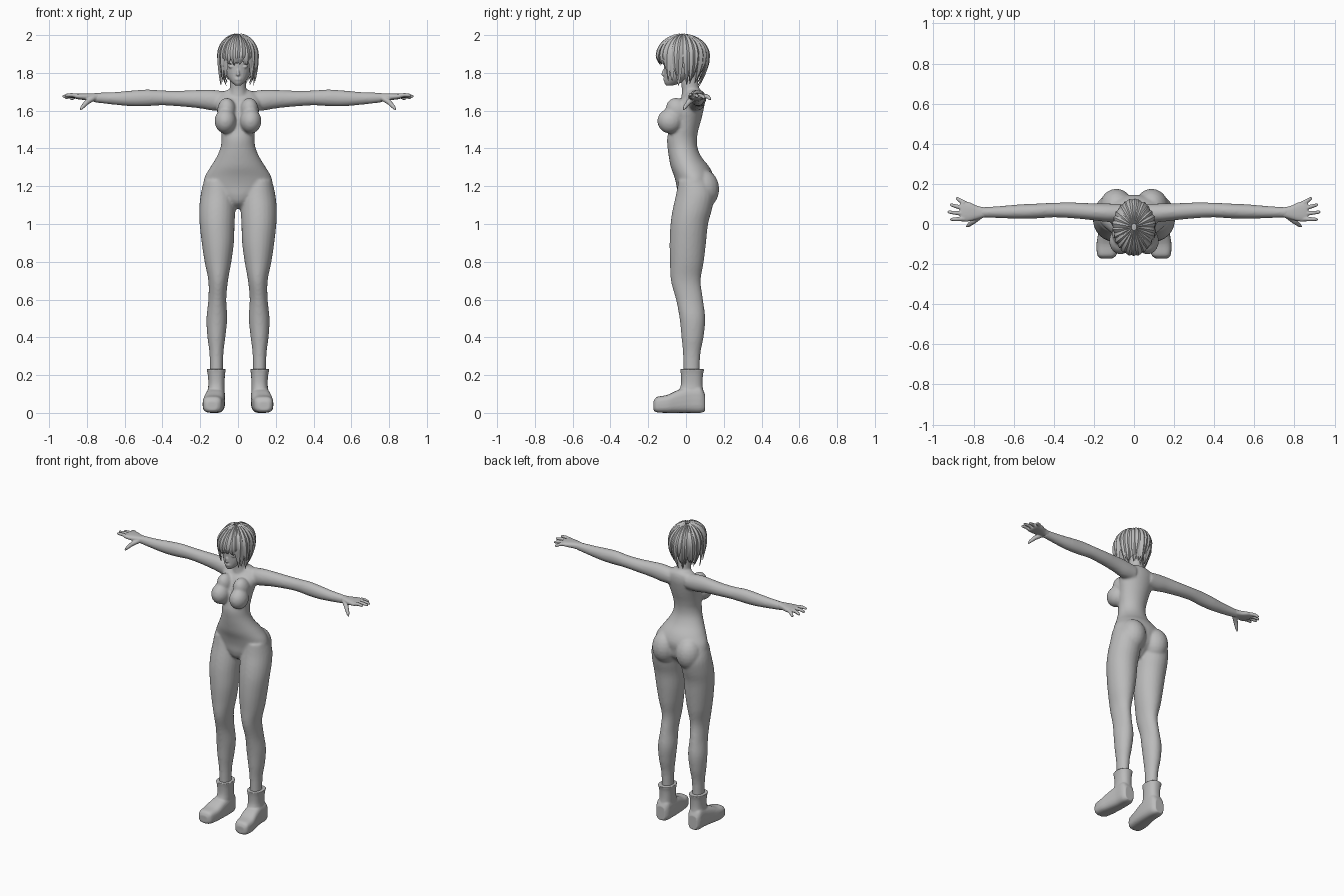
import bpy
import bmesh
import random
from math import sin, cos, pi, radians
from mathutils import Vector, Matrix

random.seed(4)
old = bpy.data.objects.get("Cube")
if old:
    bpy.data.objects.remove(old, do_unlink=True)

grey = bpy.data.materials.new("plain grey")
grey.use_nodes = True
colour = (0.5, 0.5, 0.5, 1)
grey.diffuse_color = colour
grey.node_tree.nodes["Principled BSDF"].inputs["Base Color"].default_value = colour


def refine(rows, steps=4):
    """Smoothly interpolate between the given stations."""
    rows = [Vector(row) for row in rows]
    out = []
    for i in range(len(rows) - 1):
        a, b, c, d = rows[max(i - 1, 0)], rows[i], rows[i + 1], rows[min(i + 2, len(rows) - 1)]
        for k in range(steps):
            t = k / steps
            out.append(b + (c - a) * (t / 2) + (a * 2 - b * 5 + c * 4 - d) * (t * t / 2)
                       + (b * 3 - a - c * 3 + d) * (t ** 3 / 2))
    return out + [rows[-1]]


def skin(bm, rings):
    """Join rings of points into a closed tube."""
    rings = [[bm.verts.new(p) for p in ring] for ring in rings]
    n = len(rings[0])
    for low, high in zip(rings, rings[1:]):
        for i in range(n):
            j = (i + 1) % n
            bm.faces.new((low[i], low[j], high[j], high[i]))
    bm.faces.new(rings[0][::-1])
    bm.faces.new(rings[-1])


def loft(bm, axis, rows, side=1, square=1.0, n=24):
    """Rows hold: station, low and high bound on the two other axes."""
    rings = []
    for t, a0, a1, b0, b1 in refine(rows):
        ring = []
        for i in range(n):
            c, s = cos(2 * pi * i / n), sin(2 * pi * i / n)
            c = abs(c) ** square * (1 if c > 0 else -1)
            s = abs(s) ** square * (1 if s > 0 else -1)
            a = (a0 + a1) / 2 + c * (a1 - a0) / 2
            b = (b0 + b1) / 2 + s * (b1 - b0) / 2
            x, y, z = {"x": (t, a, b), "y": (a, t, b), "z": (a, b, t)}[axis]
            ring.append((x * side, y, z))
        rings.append(ring)
    skin(bm, rings)


def centred(rows):
    return [(z, -w, w, y0, y1) for z, w, y0, y1 in rows]


def ball(bm, centre, radii, tilt=0):
    matrix = Matrix.Translation(centre) @ Matrix.Rotation(tilt, 4, "X") @ Matrix.Diagonal((*radii, 1))
    bmesh.ops.create_uvsphere(bm, u_segments=20, v_segments=12, radius=1, matrix=matrix)


def tube(bm, points, radii, n=10):
    """Round tapering tube along a short path."""
    points = [Vector(p) for p in points]
    rings = []
    for i, p in enumerate(points):
        along = (points[min(i + 1, len(points) - 1)] - points[max(i - 1, 0)]).normalized()
        u = along.cross((0, 0, 1)).normalized()
        v = u.cross(along)
        rings.append([p + (u * cos(2 * pi * k / n) + v * sin(2 * pi * k / n)) * radii[i] for k in range(n)])
    skin(bm, rings)


def finish(name, bm, voxel=0, smoothing=0, angle=180):
    bmesh.ops.recalc_face_normals(bm, faces=bm.faces)
    for face in bm.faces:
        face.smooth = True
    mesh = bpy.data.meshes.new(name)
    bm.to_mesh(mesh)
    bm.free()
    mesh.materials.append(grey)
    obj = bpy.data.objects.new(name, mesh)
    bpy.context.collection.objects.link(obj)
    if angle < 180:
        mesh.set_sharp_from_angle(angle=radians(angle))
    if voxel:
        mod = obj.modifiers.new("Blend", "REMESH")
        mod.mode = "VOXEL"
        mod.voxel_size = voxel
        mod.use_smooth_shade = True
        soft = obj.modifiers.new("Soften", "SMOOTH")
        soft.factor = 0.5
        soft.iterations = smoothing
    return obj


# Body: torso, neck, bust, hips, legs and arms blended together
body = bmesh.new()
loft(body, "z", centred([
    (1.08, .02, .01, .06), (1.11, .06, -.03, .09), (1.15, .13, -.045, .13),
    (1.2, .18, -.05, .14), (1.25, .176, -.062, .145), (1.3, .147, -.08, .125),
    (1.35, .116, -.09, .085), (1.4, .094, -.097, .062), (1.45, .087, -.1, .058),
    (1.5, .092, -.09, .066), (1.55, .1, -.08, .08), (1.6, .112, -.065, .092),
    (1.65, .12, -.04, .1), (1.69, .1, -.005, .095), (1.71, .055, 0, .08)]), n=36)
loft(body, "z", centred([(1.66, .06, -.025, .09), (1.71, .045, -.022, .072),
                         (1.76, .043, -.028, .064), (1.82, .043, -.03, .06)]))
leg = [(1.23, .04, .18, -.04, .12), (1.16, .016, .197, -.052, .15), (1.08, .014, .205, -.07, .138),
       (1, .018, .203, -.082, .117), (.9, .022, .192, -.087, .106), (.8, .035, .177, -.085, .094),
       (.7, .053, .157, -.08, .078), (.6, .062, .157, -.053, .09), (.5, .057, .167, -.034, .102),
       (.4, .067, .162, -.024, .093), (.3, .078, .15, -.015, .075), (.12, .08, .148, -.012, .072)]
arm = [(.06, .01, .1, 1.6, 1.7), (.13, .01, .102, 1.6, 1.71), (.2, .018, .103, 1.612, 1.71),
       (.3, .028, .107, 1.622, 1.706), (.4, .033, .106, 1.628, 1.707), (.48, .028, .102, 1.624, 1.712),
       (.57, .026, .098, 1.624, 1.706), (.66, .029, .09, 1.632, 1.698), (.77, .033, .083, 1.645, 1.694)]
for side in (1, -1):
    loft(body, "z", leg, side)
    loft(body, "x", arm, side)
    ball(body, (side * .067, -.085, 1.545), (.057, .067, .066))
    ball(body, (side * .06, -.045, 1.6), (.05, .06, .07), .5)
    ball(body, (side * .088, .088, 1.185), (.083, .088, .105))
finish("body", body, .0075, 6)

# Hands with four fingers and a thumb
for side, label in ((1, "left"), (-1, "right")):
    hand = bmesh.new()
    loft(hand, "x", [(.74, .035, .082, 1.647, 1.692), (.78, .024, .09, 1.652, 1.692),
                     (.82, .014, .108, 1.657, 1.692), (.855, .012, .113, 1.662, 1.69),
                     (.866, .02, .107, 1.668, 1.687)], side, .8)
    for x, y, base, z in ((.887, .13, .104, 1.66), (.918, .097, .077, 1.668),
                          (.93, .06, .051, 1.676), (.917, .023, .026, 1.682)):
        start, tip = Vector((side * .845, base, 1.677)), Vector((side * x, y, z))
        knuckle = start.lerp(tip, .5) + Vector((0, 0, .004))
        tube(hand, (start, knuckle, start.lerp(tip, .93), tip), (.0125, .0105, .008, .003))
    tube(hand, [(side * x, y, z) for x, y, z in
                ((.765, .042, 1.668), (.8, .014, 1.645), (.825, -.006, 1.618), (.835, -.014, 1.603))],
         (.016, .014, .01, .004))
    finish(label + "_hand", hand, .0035, 3)

# Ankle boots
for side, label in ((1, "left"), (-1, "right")):
    boot = bmesh.new()
    loft(boot, "y", [(-.172, .11, .165, .015, .06), (-.155, .088, .183, .003, .084),
                     (-.1, .076, .187, 0, .095), (-.045, .07, .178, 0, .12), (.02, .068, .168, 0, .14),
                     (.075, .072, .165, 0, .14), (.1, .088, .152, .008, .1)], side, .65)
    loft(boot, "z", [(.04, .072, .165, -.05, .096), (.1, .071, .163, -.042, .093),
                     (.15, .071, .157, -.027, .088), (.2, .069, .16, -.027, .09),
                     (.232, .064, .167, -.032, .097)], side, .85)
    finish(label + "_boot", boot, .005, 3)

# Head with nose, closed eyes, lips and ears
head = bmesh.new()
loft(head, "z", centred([
    (1.733, .014, -.105, -.07), (1.75, .034, -.115, -.02), (1.78, .058, -.116, .03),
    (1.82, .074, -.117, .07), (1.87, .082, -.12, .09), (1.92, .083, -.124, .1),
    (1.96, .067, -.1, .08), (1.985, .035, -.055, .045)]), n=28)
ball(head, (0, -.116, 1.802), (.008, .012, .022), -.3)
ball(head, (0, -.122, 1.792), (.01, .008, .007))
for z in (1.763, 1.77):
    ball(head, (0, -.113, z), (.017, .007, .005))
for side in (1, -1):
    ball(head, (side * .034, -.103, 1.833), (.018, .01, .009))
    ball(head, (side * .034, -.108, 1.852), (.021, .008, .004))
    ball(head, (side * .084, .005, 1.84), (.009, .02, .03))
finish("head", head, .004, 2)

# Hair: a close cap under two layers of tapering locks
cap = bmesh.new()
ball(cap, (0, -.01, 1.895), (.093, .125, .094), .15)
bmesh.ops.bisect_plane(cap, geom=cap.verts[:] + cap.edges[:] + cap.faces[:],
                       plane_co=(0, 0, 1.885), plane_no=(0, .55, .8), clear_inner=True)
finish("hair_cap", cap)


def lock(bm, angle, end, size, width, start=8):
    """One flat lock over the skull that then hangs to a point."""
    out = Vector((sin(angle), -cos(angle), 0))
    across = Vector((cos(angle), sin(angle), 0))
    taper = .62 if cos(angle) < 0 else .9
    path = []
    for k in range(7):
        phi = radians(start + (88 - start) * k / 6)
        path.append(Vector((out.x * .1 * sin(phi), out.y * .134 * sin(phi), .108 * cos(phi))) * size)
    rim = path[-1].copy()
    drop = 1.89 - end
    for t in (.3, .6, .85, 1):
        shrink = 1 - (1 - taper) * t * t
        path.append(Vector((rim.x * shrink, rim.y * shrink, rim.z - drop * t)))
    swing = random.uniform(-.014, .014)
    rings = []
    for k, p in enumerate(path):
        t = k / (len(path) - 1)
        w = width * min(.35 + t * 1.6, 1, (1 - t) * 2.8 + .04)
        thick = .009 * min(1, (1 - t) * 3 + .1)
        up = Vector((0, 0, 1)) * max(0, 1 - t * 1.6)
        normal = (out * min(1, t * 1.6) + up).normalized()
        p = p + Vector((0, -.015, 1.89)) + across * swing * t * t
        rings.append([p + across * w, p + normal * thick, p - across * w, p - normal * thick])
    skin(bm, rings)


hair = bmesh.new()
for size, count, width in ((.95, 20, .024), (1.0, 26, .019)):
    for i in range(count):
        angle = 2 * pi * (i + .5 * (size < 1)) / count
        facing = cos(angle)
        if facing > .72:
            end = random.uniform(1.835, 1.865)
        elif facing > .35:
            end = random.uniform(1.745, 1.785)
        else:
            end = random.uniform(1.72, 1.765)
        lock(hair, angle, end, size * random.uniform(.98, 1.03), width)
finish("hair_locks", hair, angle=50)
